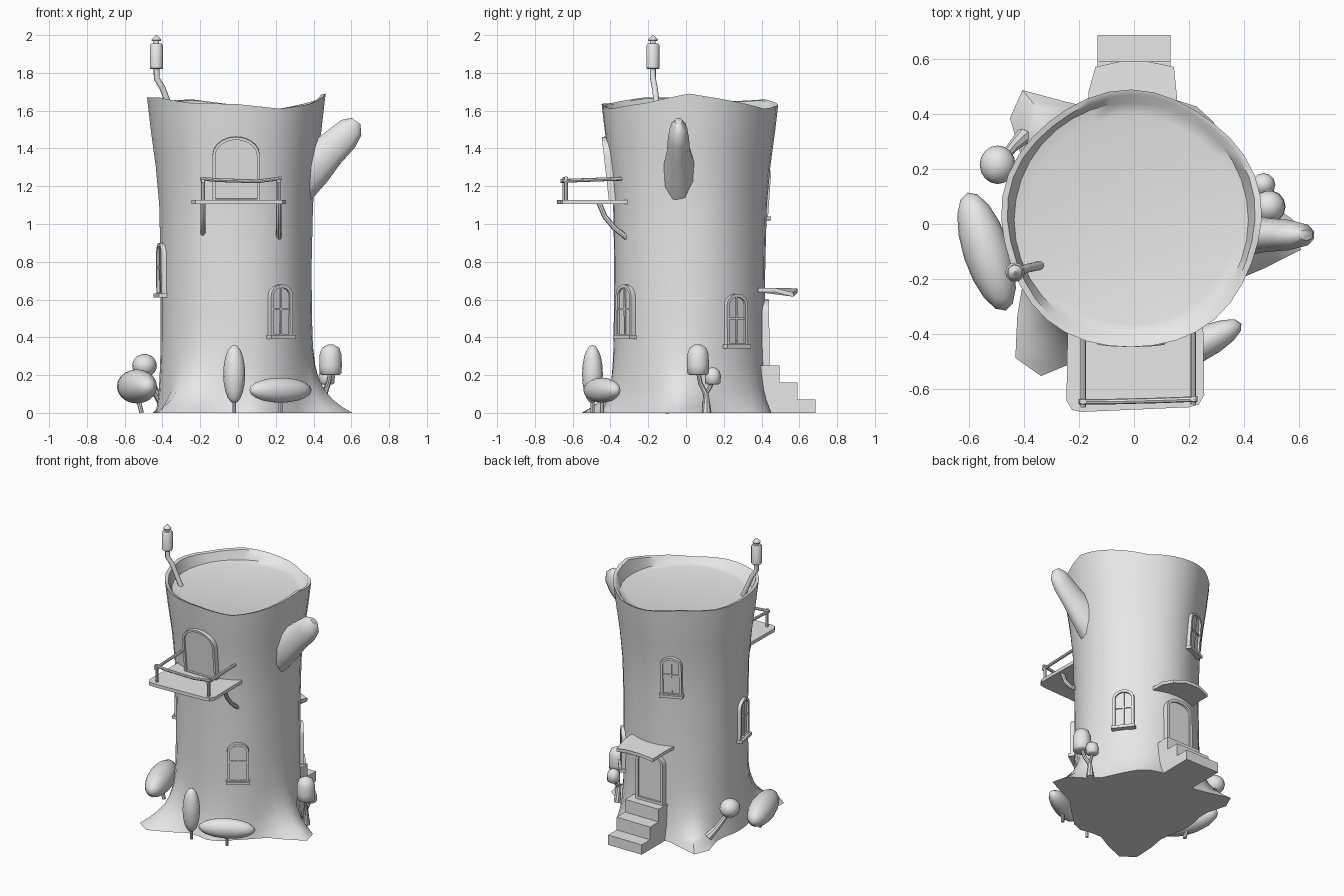
import bpy, bmesh, math
from math import sin, cos, pi, radians, exp
from mathutils import Vector, Matrix

if "Cube" in bpy.data.objects:
    bpy.data.objects.remove(bpy.data.objects["Cube"])

grey = bpy.data.materials.new("plain grey")
grey.use_nodes = True
grey.diffuse_color = (0.8, 0.8, 0.8, 1)
grey.node_tree.nodes["Principled BSDF"].inputs["Base Color"].default_value = (0.8, 0.8, 0.8, 1)


def finish(name, bm, smooth=40):
    bmesh.ops.recalc_face_normals(bm, faces=bm.faces[:])
    mesh = bpy.data.meshes.new(name)
    bm.to_mesh(mesh)
    bm.free()
    mesh.materials.append(grey)
    mesh.shade_smooth()
    mesh.set_sharp_from_angle(angle=radians(smooth))
    obj = bpy.data.objects.new(name, mesh)
    bpy.context.collection.objects.link(obj)
    return obj


def skin(bm, rings):
    """Bridge equal rings of points and cap both ends."""
    loops = [[bm.verts.new(p) for p in ring] for ring in rings]
    n = len(loops[0])
    for a, b in zip(loops, loops[1:]):
        for i in range(n):
            bm.faces.new((a[i], a[(i + 1) % n], b[(i + 1) % n], b[i]))
    bm.faces.new(loops[0])
    bm.faces.new(loops[-1])


def tube(name, path, radii, sides=10, flat=1.0, smooth=40):
    """Round section swept along a path; flat squeezes it sideways."""
    pts = [Vector(p) for p in path]
    if isinstance(radii, (int, float)):
        radii = [radii] * len(pts)
    rings = []
    for i, p in enumerate(pts):
        d = (pts[min(i + 1, len(pts) - 1)] - pts[max(i - 1, 0)]).normalized()
        u = d.cross(Vector((0, 0, 1)))
        u = u.normalized() if u.length > 0.01 else Vector((1, 0, 0))
        v = u.cross(d)
        rings.append([p + (u * cos(t) * flat + v * sin(t)) * radii[i]
                      for t in (2 * pi * k / sides for k in range(sides))])
    bm = bmesh.new()
    skin(bm, rings)
    return finish(name, bm, smooth)


def box(name, lo, hi):
    bm = bmesh.new()
    skin(bm, [[(lo[0], lo[1], z), (hi[0], lo[1], z), (hi[0], hi[1], z), (lo[0], hi[1], z)]
              for z in (lo[2], hi[2])])
    return finish(name, bm)


def blob(name, centre, size, turn=0, tilt=0):
    bm = bmesh.new()
    bmesh.ops.create_uvsphere(bm, u_segments=16, v_segments=10, radius=1)
    bmesh.ops.transform(bm, verts=bm.verts[:], matrix=Matrix.Translation(centre)
                        @ Matrix.Rotation(radians(turn), 4, "Z")
                        @ Matrix.Rotation(radians(tilt), 4, "Y") @ Matrix.Diagonal((*size, 1)))
    return finish(name, bm, 60)


def lerp_table(table, x):
    for (x0, y0), (x1, y1) in zip(table, table[1:]):
        if x <= x1:
            return y0 + (y1 - y0) * (x - x0) / (x1 - x0)
    return table[-1][1]


# trunk shape: waist profile, flared roots (angle, reach, spread), uneven rim
PROFILE = [(0, .425), (.1, .41), (.3, .4), (.8, .4), (1.1, .407), (1.3, .425), (1.5, .452), (1.7, .475)]
ROOTS = [(-7, .21, 14), (235, .25, 17), (133, .2, 13), (60, .05, 20), (283, .05, 14)]
RIM = [1.69, 1.65, 1.61, 1.63, 1.66, 1.65, 1.67, 1.67, 1.64, 1.635, 1.61, 1.64, 1.69]
CX, CY = -.01, .015
SIDES = 36


def trunk_radius(deg, z):
    r = lerp_table(PROFILE, z)
    for a, reach, spread in ROOTS:
        d = (deg - a + 180) % 360 - 180
        r += reach * exp(-(d / spread) ** 2) * exp(-z / .11)
    return r + .006 * sin(radians(deg * 5)) * min(1, z)


def rim_height(deg):
    return lerp_table([(30 * i, z) for i, z in enumerate(RIM)], deg % 360)


def around(deg, r, z):
    return (CX + r * cos(radians(deg)), CY + r * sin(radians(deg)), z)


angles = [360 * i / SIDES for i in range(SIDES)]
rings = [[around(a, trunk_radius(a, z), z) for a in angles]
         for z in (0, .03, .07, .12, .18, .25, .35, .5, .65, .8, .95, 1.1, 1.2, 1.3, 1.4, 1.5, 1.57)]
rings.append([around(a, trunk_radius(a, rim_height(a)), rim_height(a)) for a in angles])
rings.append([around(a, trunk_radius(a, 1.65) - .02, rim_height(a) - .005) for a in angles])
rings.append([around(a, .425, 1.59) for a in angles])
rings.append([around(a, .38, 1.58) for a in angles])
bm = bmesh.new()
skin(bm, rings)
finish("trunk", bm, 50)

# broken branch stub
tube("branch_stub", [(.30, -.035, 1.24), (.40, -.035, 1.32), (.48, -.04, 1.385), (.56, -.04, 1.46),
                     (.60, -.04, 1.51), (.625, -.04, 1.545)],
     [.15, .125, .095, .085, .07, .03], 10, .65, 50)


# arched openings standing on the trunk surface
def arch(w, h, rise, inset=0):
    half = w / 2 - inset
    top = h - rise
    pts = [(-half, inset), (half, inset)]
    pts += [(half * cos(t), top + (rise - inset) * sin(t)) for t in (pi * k / 10 for k in range(11))]
    return pts


def opening(name, deg, z, w, h, rise, edge, bars):
    r0, r1 = trunk_radius(deg, z), trunk_radius(deg, z + h)
    base = Vector(around(deg, r0, z))
    up = (Vector(around(deg, r1, z + h)) - base).normalized()
    side = Vector((-sin(radians(deg)), cos(radians(deg)), 0))
    out = side.cross(up)

    def at(p, depth):
        return base + side * p[0] + up * p[1] + out * depth

    outer, inner = arch(w, h, rise), arch(w, h, rise, edge)
    bm = bmesh.new()
    loops = [[bm.verts.new(at(p, d)) for p in ring]
             for ring, d in ((outer, -.04), (outer, .02), (inner, .02), (inner, -.04))]
    n = len(outer)
    for k in range(4):
        a, b = loops[k], loops[(k + 1) % 4]
        for i in range(n):
            bm.faces.new((a[i], a[(i + 1) % n], b[(i + 1) % n], b[i]))
    finish(name + "_frame", bm)
    bm = bmesh.new()
    skin(bm, [[at(p, d) for p in inner] for d in (-.03, .007)])
    finish(name + "_panel", bm)

    def bar(part, u0, u1, v0, v1, depth):
        b = bmesh.new()
        skin(b, [[at(p, d) for p in ((u0, v0), (u1, v0), (u1, v1), (u0, v1))] for d in (-.03, depth)])
        finish(name + part, b)

    if bars:
        bar("_upright_bar", -.005, .005, edge, h - edge, .014)
        bar("_cross_bar", -w / 2 + edge, w / 2 - edge, h * .52, h * .52 + .01, .014)
        bar("_sill", -w / 2 - .008, w / 2 + .008, -.008, .012, .034)


for name, deg, z in (("front_window", -55, .4), ("right_window", 38, .35),
                     ("left_window", 191, .62), ("back_window", 112, 1.03)):
    opening(name, deg, z, .14, .28, .06, .017, True)
opening("balcony_door", -90, 1.12, .25, .345, .1, .015, False)
opening("back_door", 91, .25, .21, .35, .07, .018, False)

# back steps and canopy
for i, (h, y) in enumerate(((.25, .495), (.16, .59), (.07, .685))):
    box("back_step_%d" % (i + 1), (-.132, .36, 0), (.132, y, h))
outline = [(-.17, .38), (-.165, .48), (-.14, .57), (-.05, .59), (.05, .59), (.145, .57), (.155, .47), (.16, .38)]
bm = bmesh.new()
skin(bm, [[(x, y, z - 1.2 * x * x * (y > .5)) for x, y in outline] for z in (.64, .662)])
finish("door_canopy", bm)

# balcony floor, rail, posts and braces
floor = [(-.24, -.31), (-.245, -.64), (-.225, -.675), (-.19, -.682), (.2, -.665), (.235, -.655), (.255, -.62), (.25, -.31)]
bm = bmesh.new()
skin(bm, [[(x, y, z) for x, y in floor] for z in (1.105, 1.128)])
finish("balcony_floor", bm)
L, R = (-.185, -.645), (.215, -.635)
tube("front_rail", [(L[0] - .015, L[1], 1.24), (-.1, -.645, 1.232), (.1, -.64, 1.226), (R[0] + .015, R[1], 1.242)], .01, 8)
for name, (x, y), shift in (("left_side", L, -.2), ("right_side", R, .2)):
    tube(name + "_post", [(x, y, 1.12), (x, y, 1.25)], .01, 8)
    tube(name + "_rail", [(x, y - .02, 1.228), (x, -.5, 1.234), (x, -.33, 1.24)], .01, 8)
    tube(name + "_brace", [(x, -.46, 1.11), (x, -.43, 1.04), (x, -.38, .98), (x, -.31, .925)], .014, 8)

# chimney pipe with lantern-like head
tube("chimney_pipe", [(-.34, -.15, 1.57), (-.385, -.16, 1.68), (-.4, -.165, 1.72), (-.43, -.175, 1.77), (-.432, -.175, 1.84)], .016, 10)
HX, HY = -.432, -.175
tube("chimney_head", [(HX, HY, z) for z in (1.82, 1.825, 1.945, 1.955)], [.03, .035, .035, .028], 12)
tube("chimney_neck", [(HX, HY, 1.95), (HX, HY, 1.975)], .015, 10)
tube("chimney_cap", [(HX, HY, z) for z in (1.968, 1.975, 2.0)], [.024, .026, .003], 12)

# bushes around the foot
blob("tall_bush", (-.02, -.495, .205), (.058, .055, .155))
tube("tall_bush_stem", [(-.02, -.495, 0), (-.02, -.495, .08)], .01, 8)
blob("long_front_bush", (.225, -.445, .12), (.185, .06, .066), 27)
tube("long_front_bush_stem", [(.225, -.445, 0), (.225, -.445, .08)], .01, 8)
blob("long_left_bush", (-.535, -.1, .14), (.225, .085, .09), 108)
tube("long_left_bush_stem", [(-.51, -.1, 0), (-.53, -.1, .08)], .012, 8)
blob("round_bush", (-.495, .215, .25), (.065, .07, .062))
tube("round_bush_stem", [(-.4, .32, .06), (-.44, .28, .12), (-.49, .22, .22)], [.03, .02, .015], 8)

# forked sapling with two crowns
tube("sapling_stem", [(.46, .11, 0), (.46, .105, .1), (.48, .075, .16), (.49, .065, .22)], [.025, .015, .012, .012], 8)
tube("sapling_fork", [(.46, .105, .1), (.465, .13, .14), (.47, .14, .18)], .011, 8)
tube("large_crown", [(.49, .063, z) for z in (.2, .208, .25, .31, .345, .362)], [.045, .057, .06, .058, .045, .015], 14, 1, 60)
tube("small_crown", [(.47, .142, z) for z in (.15, .158, .195, .225, .24)], [.028, .04, .043, .034, .01], 12, 1, 60)
